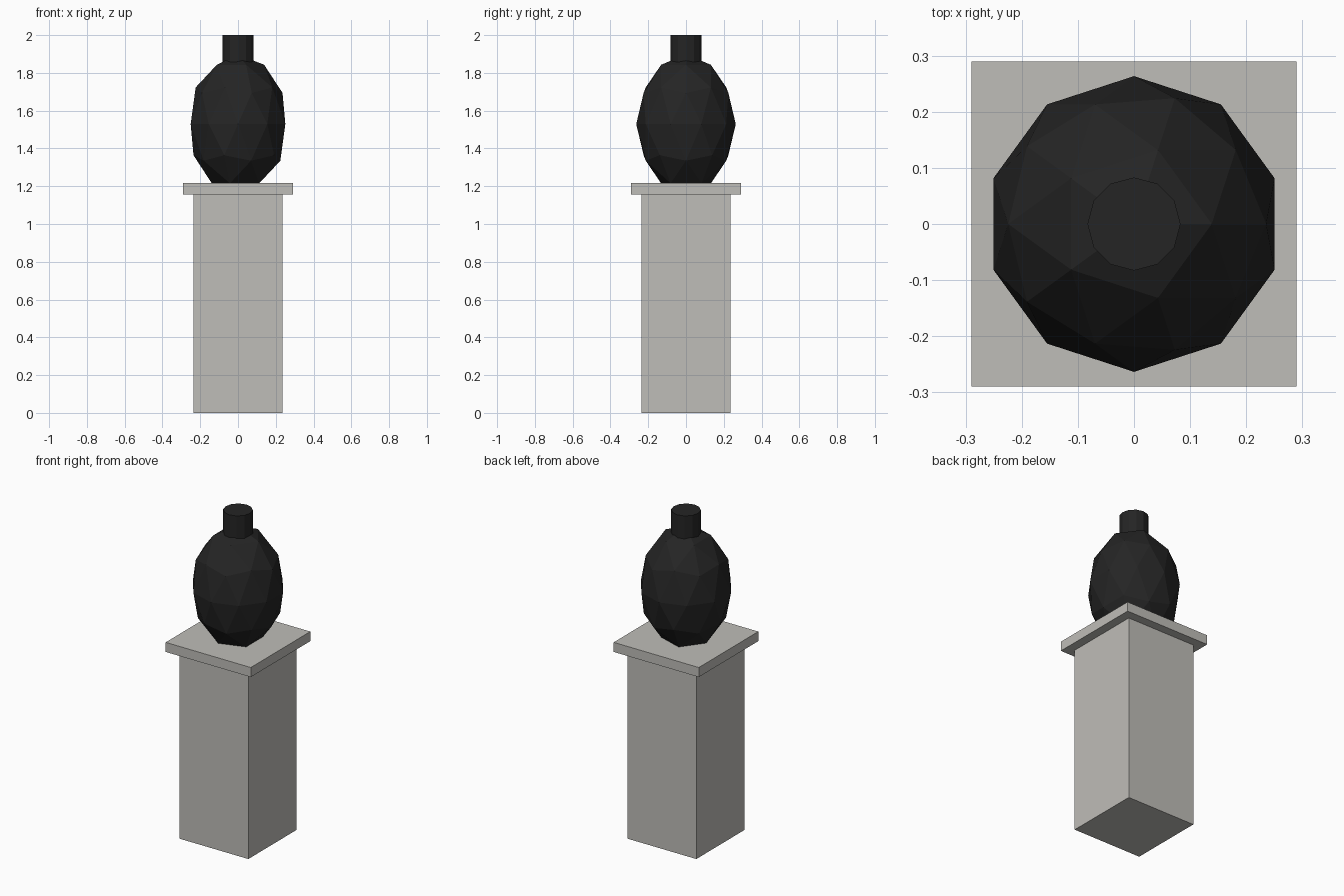
import bpy

default_cube = bpy.data.objects.get("Cube")
if default_cube:
    bpy.data.objects.remove(default_cube, do_unlink=True)


def make_material(name, rgb):
    mat = bpy.data.materials.new(name)
    mat.use_nodes = True
    color = (*rgb, 1.0)
    mat.diffuse_color = color
    mat.node_tree.nodes["Principled BSDF"].inputs["Base Color"].default_value = color
    return mat


stone = make_material("pale_stone", (0.52, 0.51, 0.48))
black = make_material("matte_black", (0.018, 0.018, 0.018))


def finish(name, mat):
    obj = bpy.context.object
    obj.name = name
    obj.data.name = name
    obj.data.materials.append(mat)
    return obj


def add_block(name, width, bottom, top, mat):
    bpy.ops.mesh.primitive_cube_add(size=1, location=(0, 0, (bottom + top) / 2))
    obj = finish(name, mat)
    obj.scale = (width, width, top - bottom)
    return obj


# Square pedestal with an overhanging slab
add_block("pedestal_column", 0.47, 0.0, 1.157, stone)
add_block("pedestal_slab", 0.58, 1.157, 1.216, stone)

# Faceted vase body, its lowest tip sunk into the slab
bpy.ops.mesh.primitive_ico_sphere_add(subdivisions=2, radius=0.2635,
                                      location=(0, 0, 1.529))
body = finish("vase_body", black)
body.scale.z = 1.4

# Twelve-sided neck rising out of the body
neck_bottom, neck_top = 1.8, 2.0
bpy.ops.mesh.primitive_cylinder_add(vertices=12, radius=0.083,
                                    depth=neck_top - neck_bottom,
                                    location=(0, 0, (neck_bottom + neck_top) / 2))
finish("vase_neck", black)
